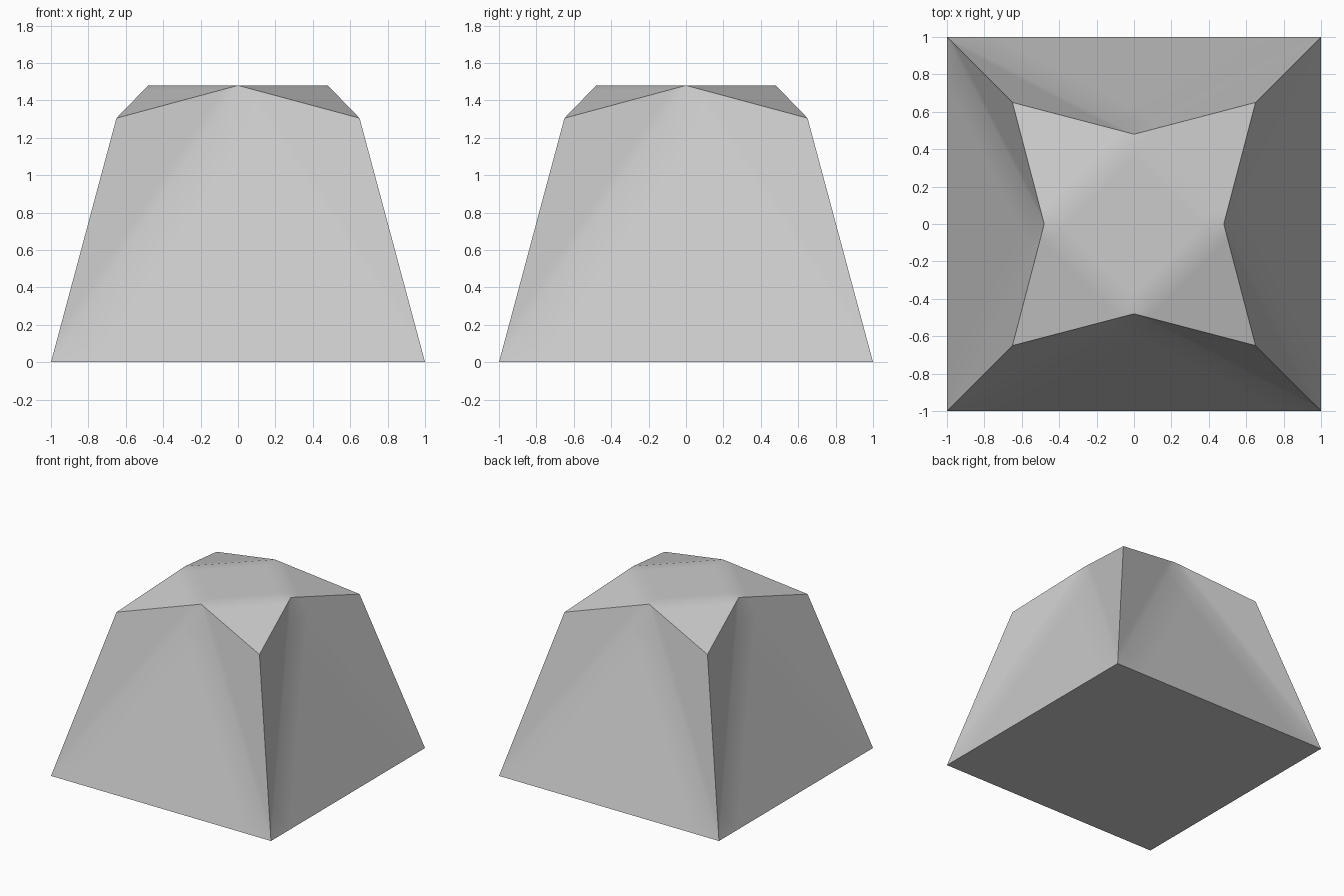
import bpy
import bmesh
import math
from mathutils import Matrix, Vector

default = bpy.data.objects.get("Cube")
if default:
    bpy.data.objects.remove(default, do_unlink=True)

grey = bpy.data.materials.new("plain_grey")
grey.use_nodes = True
grey.diffuse_color = (0.6, 0.6, 0.6, 1)
grey.node_tree.nodes["Principled BSDF"].inputs["Base Color"].default_value = grey.diffuse_color

# Key points of one quarter, repeated around the vertical axis
BASE = Vector((1, -1, 0))
SHOULDER = Vector((0.65, -0.65, 1.305))
PEAK = Vector((0, -0.48, 1.48))


def ring(bm, point):
    return [bm.verts.new(Matrix.Rotation(math.pi / 2 * i, 3, "Z") @ point) for i in range(4)]


bm = bmesh.new()
base, shoulder, peak = (ring(bm, p) for p in (BASE, SHOULDER, PEAK))

# Each quarter: sloping wall, its two folded wings and the roof corner
for i in range(4):
    j, k = (i + 1) % 4, (i - 1) % 4
    bm.faces.new((base[k], base[i], peak[i]))
    bm.faces.new((base[i], shoulder[i], peak[i]))
    bm.faces.new((base[k], peak[i], shoulder[k]))
    bm.faces.new((peak[i], shoulder[i], peak[j]))

# Flat roof and underside
bm.faces.new(peak)
bm.faces.new(base[::-1])
bmesh.ops.recalc_face_normals(bm, faces=bm.faces)

# Finer faces keep the smoothing close to the shallow folds
bmesh.ops.subdivide_edges(bm, edges=bm.edges[:], cuts=7, use_grid_fill=True)

mesh = bpy.data.meshes.new("faceted_block")
bm.to_mesh(mesh)
bm.free()
mesh.materials.append(grey)
block = bpy.data.objects.new("faceted_block", mesh)
bpy.context.collection.objects.link(block)

# Soft shallow folds, crisp outer edges
bpy.ops.object.select_all(action="DESELECT")
block.select_set(True)
bpy.context.view_layer.objects.active = block
bpy.ops.object.shade_smooth_by_angle(angle=math.radians(30))
